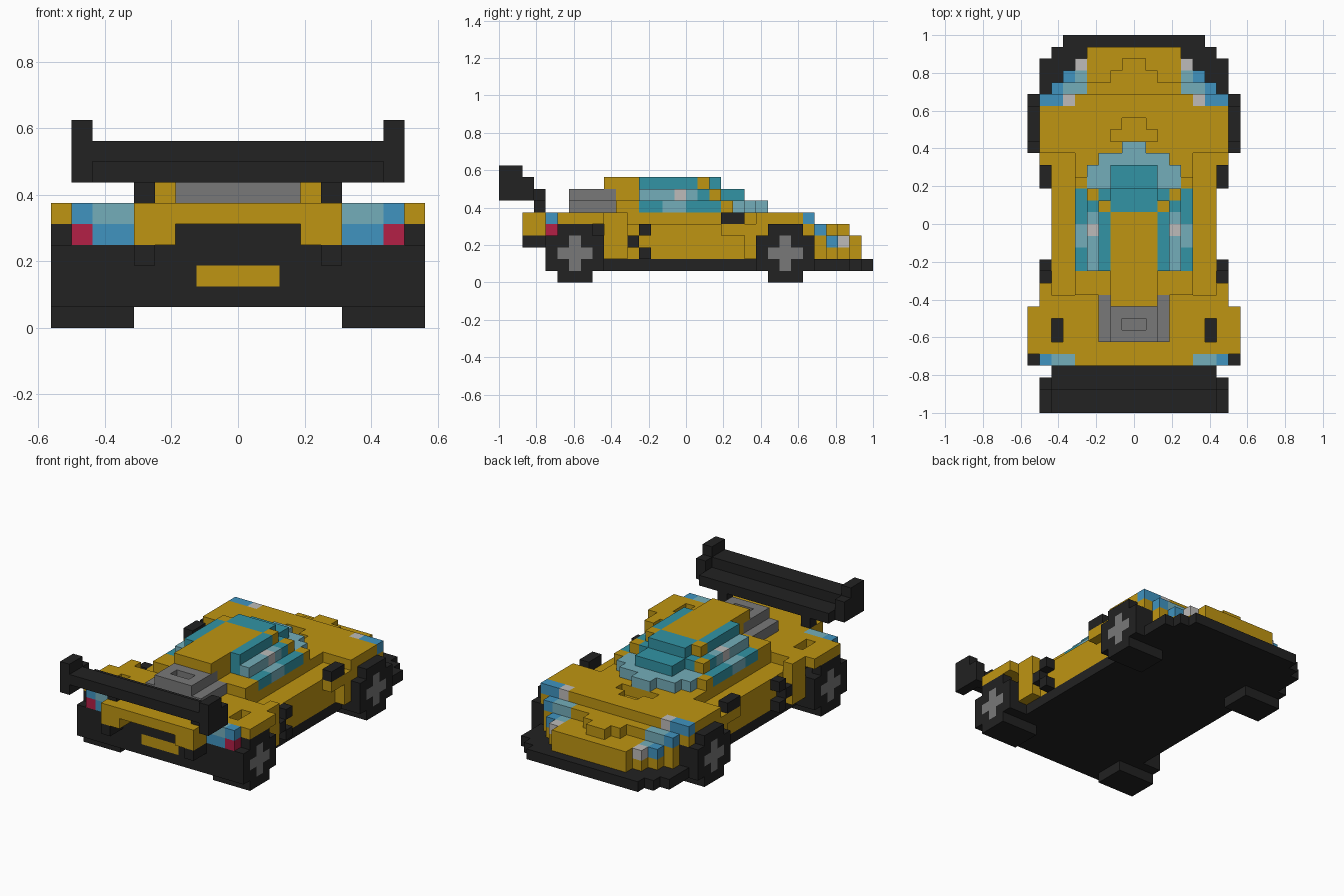
import bpy, bmesh

cube = bpy.data.objects.get("Cube")
if cube:
    bpy.data.objects.remove(cube, do_unlink=True)

U = 0.0625  # block size
COLOURS = {
    "yellow": (0.52, 0.30, 0.006), "black": (0.016, 0.016, 0.016),
    "grey": (0.19, 0.19, 0.19), "teal": (0.032, 0.296, 0.376),
    "light_blue": (0.174, 0.423, 0.491), "blue": (0.051, 0.296, 0.527),
    "red": (0.456, 0.014, 0.061), "pale_grey": (0.515, 0.50, 0.49),
}
NAMES = list(COLOURS)
mats = []
for name, rgb in COLOURS.items():
    m = bpy.data.materials.new(name)
    m.use_nodes = True
    m.diffuse_color = (*rgb, 1)
    bsdf = m.node_tree.nodes["Principled BSDF"]
    bsdf.inputs["Base Color"].default_value = (*rgb, 1)
    bsdf.inputs["Roughness"].default_value = 0.8
    mats.append(m)

grid = {}  # (x, y, z) block -> (part, colour)


def fill(part, colour, x, y, z):
    """Fill blocks on both sides; x is a range measured out from the centre line."""
    for i in range(*x):
        for j in range(*y):
            for k in range(*z):
                for cell in ((i, j, k), (-1 - i, j, k)):
                    grid[cell] = (part, colour)


def cut(x, y, z):
    for i in range(*x):
        for j in range(*y):
            for k in range(*z):
                grid.pop((i, j, k), None)
                grid.pop((-1 - i, j, k), None)


# Floor plate with stepped front splitter
for w, y in ((7, (-12, 11)), (8, (11, 14)), (7, (14, 15)), (6, (15, 16))):
    fill("floor", "black", (0, w), y, (1, 2))

# Main body between and over the wheels
fill("body", "yellow", (0, 7), (-7, 6), (2, 5))
fill("body", "yellow", (0, 5), (-7, 7), (5, 6))
fill("wheel_wells", "black", (0, 7), (-12, -7), (2, 5))
fill("wheel_wells", "black", (0, 7), (6, 11), (2, 5))
fill("body", "yellow", (7, 8), (-7, -5), (2, 6))
fill("body", "yellow", (0, 8), (-7, -6), (5, 6))
fill("body", "yellow", (7, 8), (3, 6), (4, 5))
fill("body", "yellow", (7, 8), (5, 6), (2, 4))

# Rear deck with vent slots
fill("rear_deck", "yellow", (0, 8), (-12, -7), (5, 6))
fill("rear_deck", "yellow", (8, 9), (-11, -7), (5, 6))
cut((6, 7), (-10, -8), (5, 6))

# Bonnet with stepped scoop
fill("bonnet", "yellow", (0, 8), (6, 11), (5, 6))
cut((0, 1), (8, 9), (5, 6))
cut((0, 2), (7, 8), (5, 6))
fill("bonnet", "yellow", (0, 8), (6, 11), (4, 5))

# Stepped nose
for w, y, top in ((7, (11, 12), 5), (6, (12, 13), 4), (5, (13, 14), 4), (4, (14, 15), 4)):
    fill("nose", "yellow", (0, w), y, (2, top))
fill("nose", "yellow", (0, 2), (12, 13), (4, 5))
fill("nose", "yellow", (0, 1), (13, 14), (4, 5))

# Headlights running down the nose corners
fill("headlights", "blue", (6, 8), (10, 11), (5, 6))
fill("headlights", "pale_grey", (5, 6), (10, 11), (5, 6))
fill("headlights", "light_blue", (4, 6), (11, 12), (4, 5))
fill("headlights", "blue", (6, 7), (11, 12), (4, 5))
fill("headlights", "blue", (5, 6), (12, 13), (3, 4))
fill("headlights", "light_blue", (4, 5), (12, 13), (3, 4))
fill("headlights", "pale_grey", (4, 5), (13, 14), (3, 4))

# Cabin glass, lower step
fill("windows", "light_blue", (0, 1), (6, 7), (6, 7))
fill("windows", "light_blue", (0, 3), (5, 6), (6, 7))
fill("windows", "light_blue", (0, 4), (3, 5), (6, 7))
fill("windows", "teal", (0, 5), (-4, 3), (6, 7))
fill("windows", "light_blue", (4, 5), (-2, 0), (6, 7))
# Cabin glass, middle step
fill("windows", "teal", (0, 2), (3, 5), (7, 8))
fill("windows", "teal", (0, 4), (-4, 2), (7, 8))
fill("windows", "teal", (0, 3), (2, 3), (7, 8))
fill("windows", "light_blue", (3, 4), (-4, 1), (7, 8))
fill("windows", "pale_grey", (3, 4), (-1, 0), (7, 8))
# Cabin glass, upper step
fill("windows", "teal", (0, 2), (1, 3), (8, 9))
fill("windows", "teal", (2, 3), (-4, 1), (8, 9))

# Roof, pillars and rear haunches
fill("roof", "yellow", (0, 2), (-7, 1), (8, 9))
fill("roof", "yellow", (0, 2), (-6, -4), (7, 8))
fill("roof", "yellow", (0, 5), (-6, -4), (6, 7))
fill("roof", "yellow", (2, 3), (1, 2), (8, 9))
fill("roof", "yellow", (3, 4), (2, 3), (7, 8))
fill("roof", "yellow", (4, 5), (3, 4), (6, 7))

# Engine cover with slot
fill("engine_cover", "grey", (0, 3), (-10, -6), (6, 7))
fill("engine_cover", "grey", (0, 2), (-10, -6), (7, 8))
cut((0, 1), (-9, -8), (7, 8))

# Rear bumper, plate and tail lights
fill("rear_bumper", "yellow", (0, 5), (-14, -12), (5, 6))
fill("rear_bumper", "yellow", (3, 5), (-14, -12), (4, 5))
fill("rear_bumper_base", "black", (4, 5), (-14, -12), (3, 4))
fill("rear_plate", "yellow", (0, 2), (-12, -11), (2, 3))
fill("tail_lights", "blue", (5, 7), (-12, -11), (4, 5))
fill("tail_lights", "red", (7, 8), (-12, -11), (4, 5))
fill("tail_lights", "light_blue", (5, 7), (-12, -11), (5, 6))
fill("tail_lights", "blue", (7, 8), (-12, -11), (5, 6))

# Rear wing
fill("rear_wing", "black", (0, 7), (-16, -14), (8, 9))
fill("rear_wing", "black", (0, 7), (-14, -12), (7, 8))
fill("rear_wing", "black", (7, 8), (-16, -14), (7, 10))
fill("rear_wing", "black", (7, 8), (-14, -13), (7, 9))
fill("wing_supports", "black", (4, 5), (-13, -12), (6, 7))

# Mirrors and side intakes
fill("mirrors", "black", (7, 8), (3, 5), (5, 6))
fill("side_intakes", "black", (7, 8), (-5, -4), (3, 4))
fill("side_intakes", "black", (7, 8), (-4, -3), (2, 3))
fill("side_intakes", "black", (7, 8), (-4, -3), (4, 5))
cut((7, 8), (-5, -4), (4, 6))

# Wheels with cross-shaped hubs
for part, y in (("rear", -12), ("front", 6)):
    fill(part + "_wheels", "black", (5, 9), (y, y + 5), (1, 4))
    fill(part + "_wheels", "black", (5, 9), (y + 1, y + 4), (0, 1))
    fill(part + "_wheels", "black", (8, 9), (y + 1, y + 4), (4, 5))
    fill(part + "_wheels", "grey", (8, 9), (y + 1, y + 4), (2, 3))
    fill(part + "_wheels", "grey", (8, 9), (y + 2, y + 3), (1, 4))

# Corner offsets of each block side, in outward order
SIDES = {
    (1, 0, 0): ((1, 0, 0), (1, 1, 0), (1, 1, 1), (1, 0, 1)),
    (-1, 0, 0): ((0, 0, 0), (0, 0, 1), (0, 1, 1), (0, 1, 0)),
    (0, 1, 0): ((0, 1, 0), (0, 1, 1), (1, 1, 1), (1, 1, 0)),
    (0, -1, 0): ((0, 0, 0), (1, 0, 0), (1, 0, 1), (0, 0, 1)),
    (0, 0, 1): ((0, 0, 1), (1, 0, 1), (1, 1, 1), (0, 1, 1)),
    (0, 0, -1): ((0, 0, 0), (0, 1, 0), (1, 1, 0), (1, 0, 0)),
}


def build(part):
    """Skin the exposed sides of a part and merge flat areas."""
    bm = bmesh.new()
    used = []
    for (x, y, z), (owner, colour) in grid.items():
        if owner != part:
            continue
        if colour not in used:
            used.append(colour)
        for (dx, dy, dz), corners in SIDES.items():
            if (x + dx, y + dy, z + dz) in grid:
                continue
            f = bm.faces.new([bm.verts.new(((x + a) * U, (y + b) * U, (z + c) * U))
                              for a, b, c in corners])
            f.material_index = used.index(colour)
    bmesh.ops.remove_doubles(bm, verts=bm.verts, dist=0.001)
    bmesh.ops.dissolve_limit(bm, angle_limit=0.01, verts=bm.verts, edges=bm.edges,
                             delimit={'MATERIAL'})
    mesh = bpy.data.meshes.new(part)
    bm.to_mesh(mesh)
    bm.free()
    for colour in used:
        mesh.materials.append(mats[NAMES.index(colour)])
    bpy.context.collection.objects.link(bpy.data.objects.new(part, mesh))


for part in dict.fromkeys(owner for owner, _ in grid.values()):
    build(part)
